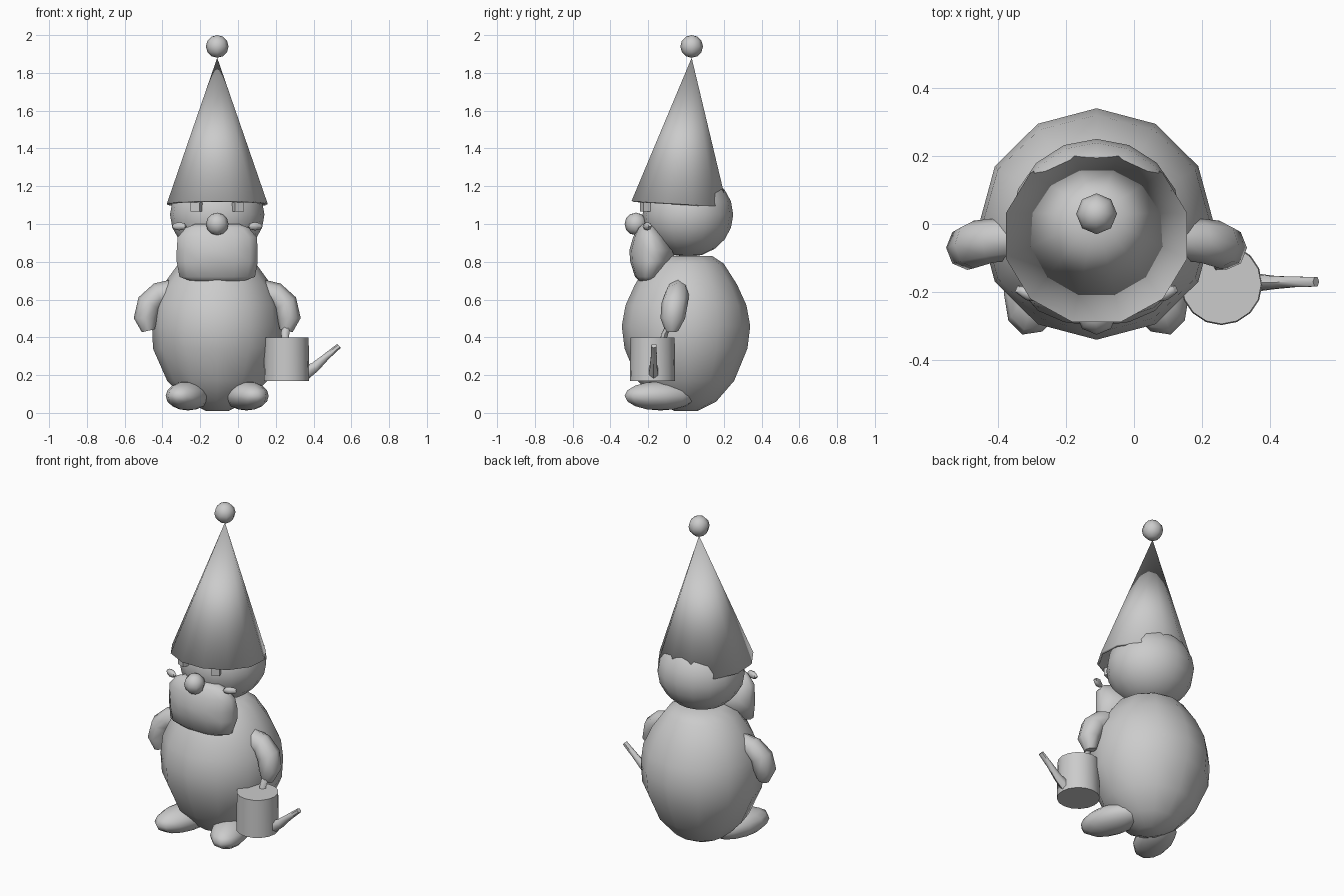
import bpy, bmesh, math
from mathutils import Vector, Matrix

cube = bpy.data.objects.get("Cube")
if cube:
    bpy.data.objects.remove(cube, do_unlink=True)

MID = -0.11  # x of the figure's axis

grey = bpy.data.materials.new("plain grey")
grey.use_nodes = True
grey.diffuse_color = (0.6, 0.6, 0.6, 1)
grey.node_tree.nodes["Principled BSDF"].inputs["Base Color"].default_value = (0.6, 0.6, 0.6, 1)


def finish(name, bm, angle=40):
    bmesh.ops.recalc_face_normals(bm, faces=bm.faces)
    mesh = bpy.data.meshes.new(name)
    bm.to_mesh(mesh)
    bm.free()
    mesh.materials.append(grey)
    obj = bpy.data.objects.new(name, mesh)
    bpy.context.collection.objects.link(obj)
    bpy.ops.object.select_all(action='DESELECT')
    obj.select_set(True)
    bpy.context.view_layer.objects.active = obj
    bpy.ops.object.shade_smooth_by_angle(angle=math.radians(angle))
    return obj


def skin(bm, rings, caps=True):
    """Join equal rings of points into a closed tube."""
    loops = [[bm.verts.new(p) for p in ring] for ring in rings]
    n = len(loops[0])
    for a, b in zip(loops, loops[1:]):
        for i in range(n):
            j = (i + 1) % n
            bm.faces.new((a[i], a[j], b[j], b[i]))
    if caps:
        bm.faces.new(loops[0])
        bm.faces.new(loops[-1])


def stack(name, rows, sides, angle=40):
    """Horizontal ellipses on the figure's axis: z, y centre, x radius, y radius."""
    bm = bmesh.new()
    turn = [math.tau * i / sides for i in range(sides)]
    skin(bm, [[(MID + rx * math.sin(t), cy + ry * math.cos(t), z) for t in turn]
              for z, cy, rx, ry in rows])
    return finish(name, bm, angle)


def ball(name, centre, size, spin=0, sides=12, rings=8):
    bm = bmesh.new()
    bmesh.ops.create_uvsphere(bm, u_segments=sides, v_segments=rings, radius=1,
                              matrix=Matrix.Translation(centre) @ Matrix.Rotation(spin, 4, 'Z')
                              @ Matrix.Diagonal((*size, 1)))
    return finish(name, bm, 60)


def limb(name, path, sides=8):
    """Tube through (point, radius across, radius along y), lying in an xz plane."""
    bm = bmesh.new()
    pts = [Vector(p) for p, _, _ in path]
    rings = []
    for k, (p, r, ry) in enumerate(path):
        d = (pts[min(k + 1, len(pts) - 1)] - pts[max(k - 1, 0)]).normalized()
        across = Vector((0, 1, 0)).cross(d).normalized()
        rings.append([Vector(p) + across * r * math.cos(math.tau * i / sides)
                      + Vector((0, 1, 0)) * ry * math.sin(math.tau * i / sides)
                      for i in range(sides)])
    skin(bm, rings)
    return finish(name, bm, 60)


# Round body and head
stack("body", [(0.01, 0, 0.06, 0.06), (0.06, 0, 0.16, 0.16), (0.17, 0, 0.265, 0.255),
               (0.34, 0, 0.34, 0.325), (0.46, 0, 0.345, 0.34), (0.57, 0, 0.335, 0.32),
               (0.68, 0, 0.285, 0.27), (0.79, 0, 0.205, 0.2), (0.83, 0.01, 0.13, 0.13)], 12, 60)
ball("head", (MID, 0.01, 1.05), (0.25, 0.24, 0.225), sides=16, rings=10)

# Beard hanging below the nose
stack("beard", [(0.69, -0.2, 0.12, 0.04), (0.72, -0.2, 0.205, 0.07),
                (0.80, -0.18, 0.22, 0.115), (0.86, -0.18, 0.22, 0.12),
                (0.93, -0.19, 0.215, 0.09), (0.98, -0.2, 0.17, 0.055),
                (1.0, -0.2, 0.12, 0.03)], 14, 60)
ball("nose", (MID, -0.265, 1.0), (0.06, 0.06, 0.06), sides=8, rings=6)

# Pointed hat, open below, with a slightly tilted hem
bm = bmesh.new()
sides = 12
rim = []
for i in range(sides):
    t = math.tau * (i + 0.5) / sides
    y = -0.035 + 0.262 * math.cos(t)
    rim.append(bm.verts.new((MID + 0.275 * math.sin(t), y, 1.105 - 0.06 * y)))
tip = bm.verts.new((MID, 0.03, 1.88))
for i in range(sides):
    bm.faces.new((rim[i], rim[(i + 1) % sides], tip))
hat = finish("hat", bm, 40)
wall = hat.modifiers.new("thickness", 'SOLIDIFY')
wall.thickness = 0.015
ball("hat_bobble", (MID, 0.03, 1.94), (0.06, 0.06, 0.06), sides=8, rings=6)

# Paired parts
for s, side in ((1, "left"), (-1, "right")):
    limb(side + "_arm", [((MID + s * 0.22, -0.04, 0.64), 0.07, 0.06),
                         ((MID + s * 0.31, -0.05, 0.625), 0.065, 0.065),
                         ((MID + s * 0.36, -0.06, 0.58), 0.065, 0.07),
                         ((MID + s * 0.38, -0.07, 0.5), 0.062, 0.065),
                         ((MID + s * 0.365, -0.075, 0.435), 0.035, 0.035)])
    ball(side + "_foot", (MID + s * 0.155, -0.135, 0.09), (0.105, 0.2, 0.077), s * 0.32)
    ball(side + "_moustache_tip", (MID + s * 0.2, -0.205, 0.988), (0.045, 0.02, 0.022),
         s * 0.4, 6, 4)
    bm = bmesh.new()
    bmesh.ops.create_cube(bm, size=1, matrix=Matrix.Translation((MID + s * 0.11, -0.215, 1.09))
                          @ Matrix.Rotation(s * 0.4, 4, 'Z') @ Matrix.Diagonal((0.05, 0.04, 0.045, 1)))
    finish(side + "_eye", bm)

# Watering can and its spout
bm = bmesh.new()
bmesh.ops.create_cone(bm, cap_ends=True, segments=16, radius1=0.12, radius2=0.117, depth=0.23,
                      matrix=Matrix.Translation((0.257, -0.177, 0.285)))
finish("watering_can", bm)
limb("can_spout", [((0.355, -0.172, 0.21), 0.035, 0.03), ((0.41, -0.172, 0.245), 0.026, 0.022),
                   ((0.47, -0.17, 0.3), 0.018, 0.018), ((0.535, -0.17, 0.355), 0.014, 0.016)], 6)
limb("can_handle", [((0.25, -0.12, 0.39), 0.02, 0.02), ((0.25, -0.11, 0.425), 0.022, 0.02),
                    ((0.26, -0.09, 0.46), 0.02, 0.02)], 6)
